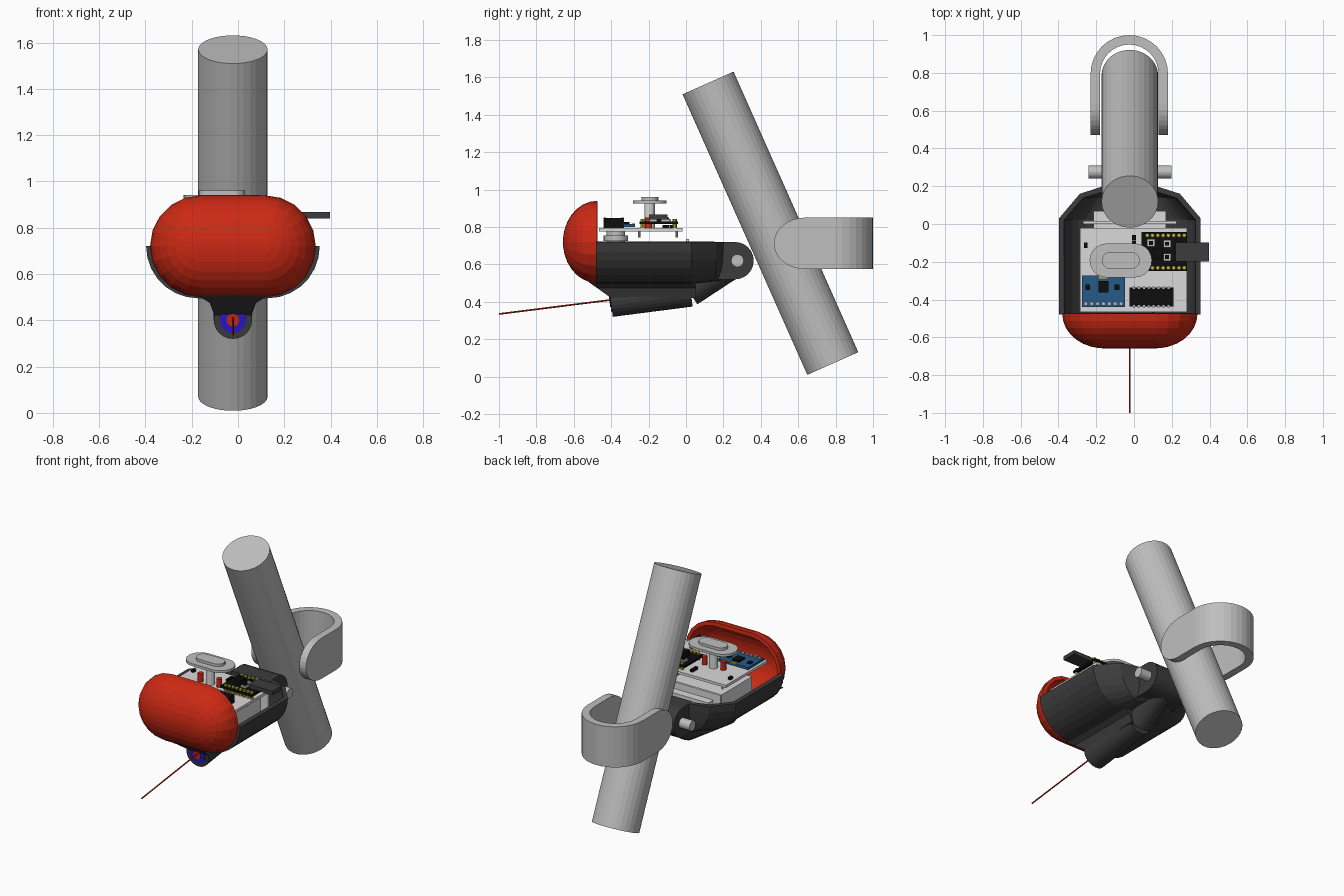
import bpy, bmesh
from math import sin, cos, pi, radians
from mathutils import Vector

if "Cube" in bpy.data.objects:
    bpy.data.objects.remove(bpy.data.objects["Cube"])

CX = -0.022   # centre line of the device
RIM = 0.72    # height of the open rim of the lower shell


def material(name, rgb):
    m = bpy.data.materials.new(name)
    m.use_nodes = True
    m.diffuse_color = (*rgb, 1)
    m.node_tree.nodes["Principled BSDF"].inputs["Base Color"].default_value = (*rgb, 1)
    return m


RED = material("red", (0.6, 0.022, 0.007))
GREY = material("pole grey", (0.52, 0.52, 0.52))
DARK = material("charcoal", (0.045, 0.045, 0.045))
BLACK = material("black", (0.004, 0.004, 0.004))
WHITE = material("board white", (0.7, 0.7, 0.7))
BLUE = material("module blue", (0.02, 0.1, 0.25))
LENS = material("lens blue", (0.02, 0.01, 0.6))
BRASS = material("brass yellow", (0.55, 0.5, 0.04))


def finish(name, bm, mat, thickness=0):
    me = bpy.data.meshes.new(name)
    bm.to_mesh(me)
    bm.free()
    me.materials.append(mat)
    ob = bpy.data.objects.new(name, me)
    bpy.context.collection.objects.link(ob)
    if thickness:
        mod = ob.modifiers.new("wall", "SOLIDIFY")
        mod.thickness = thickness
        mod.offset = -1
    return ob


def loft(name, rings, mat, closed=True, caps=(True, True), thickness=0, inside=None):
    """Skin a list of equal-length rings of points."""
    bm = bmesh.new()
    rows = [[bm.verts.new(p) for p in ring] for ring in rings]
    n = len(rows[0])
    for a, b in zip(rows, rows[1:]):
        for i in range(n if closed else n - 1):
            j = (i + 1) % n
            bm.faces.new((a[i], a[j], b[j], b[i]))
    for row, cap in zip((rows[0], rows[-1]), caps):
        if cap:
            bm.faces.new(row)
    bmesh.ops.recalc_face_normals(bm, faces=bm.faces)
    if inside:
        ref = Vector(inside)
        if sum(f.normal.dot(f.calc_center_median() - ref) * f.calc_area() for f in bm.faces) < 0:
            bmesh.ops.reverse_faces(bm, faces=bm.faces)
    return finish(name, bm, mat, thickness)


def cylinder(name, p, q, r, mat, sides=24, r2=None):
    p, q = Vector(p), Vector(q)
    rot = (q - p).to_track_quat("Z", "Y")
    rings = []
    for c, rad in ((p, r), (q, r if r2 is None else r2)):
        rings.append([c + rot @ Vector((rad * cos(2 * pi * i / sides), rad * sin(2 * pi * i / sides), 0))
                      for i in range(sides)])
    return loft(name, rings, mat)


def box(name, x, y, z, mat):
    return loft(name, [[(x[0], y[0], h), (x[1], y[0], h), (x[1], y[1], h), (x[0], y[1], h)] for h in z], mat)


def stadium(cx, cy, half, r, steps=10):
    """Rounded slot outline, long in x."""
    pts = []
    for side, start in ((1, -pi / 2), (-1, pi / 2)):
        for i in range(steps + 1):
            a = start + pi * i / steps
            pts.append((cx + side * (half - r) + r * cos(a), cy + r * sin(a)))
    return pts


# Leaning pole
cylinder("pole", (CX, 0.785, 0.07), (CX, 0.118, 1.57), 0.15, GREY, 30)

# U-shaped clamp with rounded arm ends
path = []
for i in range(9):
    a = radians(4 + 86 * i / 8)
    path.append((1, 0, 0.635 - 0.165 * cos(a), 0.1375 * sin(a)))
for i in range(17):
    a = pi * i / 16
    path.append((cos(a), sin(a), 0.795, 0.1375))
path += [(-1, 0, y, h) for _, _, y, h in reversed(path[:9])]
rings = []
for dx, dy, y, h in path:
    rings.append([(CX - 0.003 + r * dx, y + r * dy, 0.7125 + s * h)
                  for r, s in ((0.155, -1), (0.205, -1), (0.205, 1), (0.155, 1))])
loft("clamp", rings, GREY)

# Red domed nose, hollow at the back
rings = []
for deg in (0, 12, 24, 36, 48, 60, 72, 82, 88):
    t = radians(deg)
    r = 0.22 * cos(t)
    rings.append([(x, -0.475 - 0.183 * sin(t), z) for x, z in stadium(CX, RIM, 0.138 + r, r)])
loft("nose_cap", rings, RED, caps=(False, True), thickness=0.025, inside=(CX, -0.475, RIM))

# Open lower shell, tapering at the rear
rings = []
for y, half, depth in ((-0.48, 0.375, 0.225), (0.03, 0.375, 0.225), (0.16, 0.265, 0.21), (0.2, 0.14, 0.2)):
    rx = min(0.225, half * 0.6)
    ring = []
    for side, start in ((-1, pi), (1, 1.5 * pi)):
        for i in range(8):
            a = start + pi / 2 * i / 7
            ring.append((CX + side * (half - rx) + rx * cos(a), y, RIM + depth * sin(a)))
    rings.append(ring)
loft("lower_shell", rings, DARK, closed=False, caps=(False, True), thickness=0.028, inside=(CX, -0.2, RIM))

# Rear hinge lug and pin
side = [(0.16, 0.72), (0.16, 0.52)]
side += [(0.262 + 0.1 * cos(a), 0.62 + 0.1 * sin(a)) for a in [radians(-90 + 15 * i) for i in range(13)]]
loft("hinge_lug", [[(CX + s * 0.14, y, z) for y, z in side] for s in (-1, 1)], DARK)
cylinder("hinge_pin", (CX - 0.22, 0.275, 0.62), (CX + 0.22, 0.275, 0.62), 0.034, GREY, 16)

# Pointer barrel under the shell, its rear fairing and web
cylinder("pointer_barrel", (CX, -0.402, 0.402), (CX, 0.025, 0.457), 0.083, DARK)
cylinder("barrel_fairing", (CX, 0.015, 0.456), (CX, 0.25, 0.61), 0.083, DARK)
web = [(-0.14, 0.5), (-0.1, 0.475), (-0.08, 0.42), (0.08, 0.42), (0.1, 0.475), (0.14, 0.5), (0.12, 0.53), (-0.12, 0.53)]
loft("barrel_web", [[(CX + x, y0 + (0.42 - z) * k, z) for x, z in web] for y0, k in ((-0.4, 1.4), (0.05, 0))], DARK)

# Lens discs and beam
front, aim = Vector((CX, -0.402, 0.402)), Vector((0, -0.992, -0.127))
cylinder("lens_ring", front, front + aim * 0.004, 0.057, LENS)
cylinder("lens_centre", front, front + aim * 0.007, 0.028, RED, 16)
cylinder("beam", front + Vector((0, 0, 0.008)), (CX, -1.0, 0.335), 0.0045, RED, 8)

# Battery and bulkhead inside the shell
box("battery", (-0.215, 0.17), (-0.4, 0.07), (0.53, 0.69), WHITE)
box("bulkhead", (-0.27, 0.225), (0.0, 0.016), (0.56, 0.735), WHITE)

# Main circuit board and the parts below it
box("main_board", (-0.285, 0.28), (-0.465, -0.02), (0.776, 0.794), WHITE)
for i, (r, z0, z1) in enumerate(((0.05, 0.70, 0.725), (0.065, 0.725, 0.755), (0.05, 0.755, 0.777))):
    cylinder(f"buzzer_layer_{i}", (0.1, -0.375, z0), (0.1, -0.375, z1), r, GREY)
for x in (-0.24, 0.24):
    for y in (-0.25, -0.05):
        cylinder("board_pin", (x, y, 0.745), (x, y, 0.78), 0.006, GREY, 8)

# Blue sensor module
box("sensor_module", (-0.275, -0.048), (-0.44, -0.272), (0.8, 0.815), BLUE)
box("sensor_chip", (-0.187, -0.135), (-0.362, -0.302), (0.815, 0.828), BLACK)
for x in (-0.245, -0.09):
    box("sensor_part", (x - 0.012, x + 0.012), (-0.35, -0.32), (0.815, 0.823), BLACK)
box("sensor_label", (-0.185, -0.14), (-0.288, -0.272), (0.815, 0.82), BRASS)
for i in range(7):
    x = -0.255 + 0.031 * i
    cylinder("sensor_pin", (x, -0.422, 0.79), (x, -0.422, 0.824), 0.011, GREY, 8)

# Black chip in its socket, with legs
box("chip", (-0.025, 0.208), (-0.438, -0.335), (0.794, 0.848), BLACK)
for i in range(8):
    for y in (-0.435, -0.338):
        x = 0.0 + 0.026 * i
        box("chip_leg", (x - 0.005, x + 0.005), (y - 0.006, y + 0.006), (0.78, 0.851), GREY)

# Controller board with two rows of pins
box("controller_board", (0.04, 0.28), (-0.248, -0.043), (0.815, 0.83), BLACK)
for i in range(8):
    for y in (-0.232, -0.06):
        x = 0.07 + 0.028 * i
        cylinder("controller_pin", (x, y, 0.78), (x, y, 0.842), 0.011, BRASS, 8)
for x, y in ((0.09, -0.1), (0.175, -0.105), (0.175, -0.175)):
    box("controller_part", (x - 0.02, x + 0.02), (y - 0.02, y + 0.02), (0.83, 0.842), GREY)
    box("controller_button", (x - 0.01, x + 0.01), (y - 0.01, y + 0.01), (0.842, 0.85), BLACK)
box("controller_chip", (0.1, 0.15), (-0.185, -0.13), (0.83, 0.868), BLACK)
box("side_plug", (0.22, 0.398), (-0.198, -0.098), (0.84, 0.867), DARK)

# Small parts on the main board
for x, y in ((-0.255, -0.11), (0.0, -0.07), (0.0, -0.1)):
    box("board_part", (x - 0.01, x + 0.01), (y - 0.016, y + 0.012), (0.794, 0.81), BLACK)
for x in (-0.14, 0.0):
    cylinder("indicator_lamp", (x, -0.2, 0.794), (x, -0.2, 0.85), 0.018, RED, 12)

# Raised button on a post
cylinder("button_post", (-0.07, -0.195, 0.79), (-0.07, -0.195, 0.93), 0.028, WHITE, 16)
for name, half, r, z0, z1 in (("button_plate", 0.165, 0.09, 0.925, 0.942), ("button_pad", 0.1, 0.045, 0.942, 0.96)):
    loft(name, [[(x, y, z) for x, y in stadium(-0.07, -0.193, half, r)] for z in (z0, z1)], GREY)
